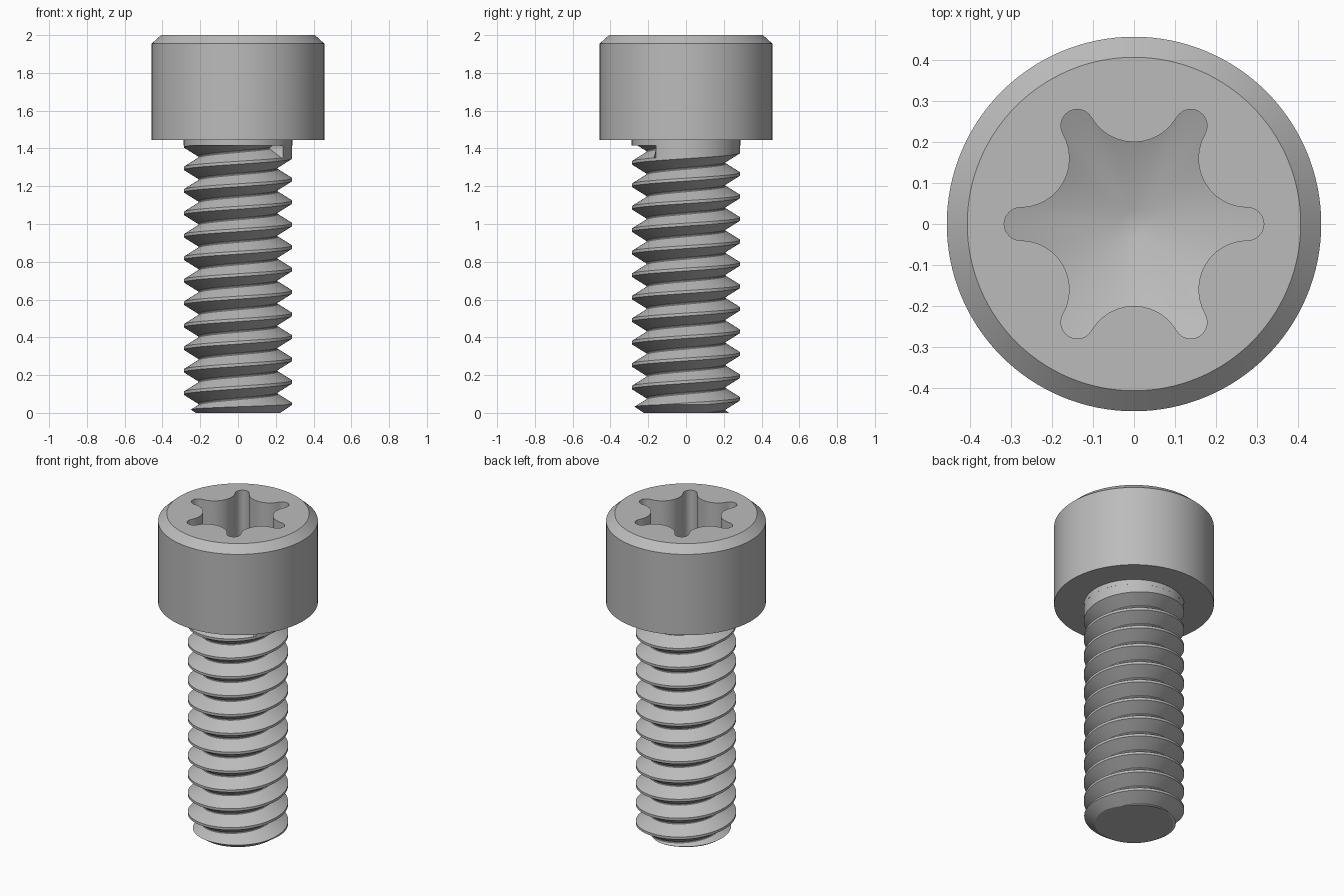
import bpy, bmesh
from math import sin, cos, pi, radians, hypot, floor

if "Cube" in bpy.data.objects:
    bpy.data.objects.remove(bpy.data.objects["Cube"])

steel = bpy.data.materials.new("steel_grey")
steel.use_nodes = True
steel.diffuse_color = (0.5, 0.5, 0.5, 1)
steel.node_tree.nodes["Principled BSDF"].inputs["Base Color"].default_value = (0.5, 0.5, 0.5, 1)

CREST, ROOT, PITCH = 0.287, 0.209, 0.119
START = 0.045           # height of a crest on the +x side
RUNOUT = 1.402          # groove centre height where the thread ends
COLLAR_Z = 1.415


def finish(name, bm):
    bmesh.ops.recalc_face_normals(bm, faces=bm.faces)
    mesh = bpy.data.meshes.new(name)
    bm.to_mesh(mesh)
    bm.free()
    mesh.materials.append(steel)
    ob = bpy.data.objects.new(name, mesh)
    bpy.context.collection.objects.link(ob)
    return ob


def lathe(name, profile, sides=128):
    """Solid of revolution from (radius, height) pairs, capped flat at both ends."""
    bm = bmesh.new()
    rings = [[bm.verts.new((r * cos(2 * pi * i / sides), r * sin(2 * pi * i / sides), z))
              for i in range(sides)] for r, z in profile]
    for a, b in zip(rings, rings[1:]):
        for i in range(sides):
            j = (i + 1) % sides
            bm.faces.new((a[i], a[j], b[j], b[i]))
    bm.faces.new(rings[0])
    bm.faces.new(rings[-1])
    return finish(name, bm)


def boolean(ob, cutter, operation):
    mod = ob.modifiers.new("cut", 'BOOLEAN')
    mod.operation, mod.solver, mod.object = operation, 'EXACT', cutter
    bpy.context.view_layer.objects.active = ob
    bpy.ops.object.modifier_apply(modifier=mod.name)
    bpy.data.objects.remove(cutter)


def smooth(ob, angle):
    bpy.ops.object.select_all(action='DESELECT')
    ob.select_set(True)
    bpy.context.view_layer.objects.active = ob
    bpy.ops.object.shade_smooth_by_angle(angle=radians(angle))


# Head with chamfered rim
head = lathe("head", [(0.457, 1.445), (0.457, 1.955), (0.407, 2.0)])

# Six-lobed socket: round lobes joined by tangent hollow arcs, with a conical floor
def socket_outline(steps=12):
    lobe_x, lobe_r, arc_y, arc_r = 0.277, 0.04, 0.16, 0.12
    unit = [(lobe_x + lobe_r * cos(a), lobe_r * sin(a))
            for a in (pi * (i / steps - 0.5) for i in range(steps))]
    unit += [(lobe_x + arc_r * cos(a), arc_y + arc_r * sin(a))
             for a in (radians(270 - 120 * i / steps) for i in range(steps))]
    for k in range(6):
        c, s = cos(k * pi / 3), sin(k * pi / 3)
        for x, y in unit:
            yield x * c - y * s, x * s + y * c


def socket_cutter():
    bm = bmesh.new()
    outline = list(socket_outline())
    floor_z = lambda r: 1.57 + 0.42 * r
    tip = 0.035
    top = [bm.verts.new((x, y, 2.1)) for x, y in outline]
    edge = [bm.verts.new((x, y, floor_z(hypot(x, y)))) for x, y in outline]
    centre = [bm.verts.new((x * tip / hypot(x, y), y * tip / hypot(x, y), floor_z(tip)))
              for x, y in outline]
    n = len(outline)
    for a, b in ((top, edge), (edge, centre)):
        for i in range(n):
            j = (i + 1) % n
            bm.faces.new((a[i], a[j], b[j], b[i]))
    bm.faces.new(top)
    bm.faces.new(centre)
    return finish("socket_cutter", bm)


boolean(head, socket_cutter(), 'DIFFERENCE')
smooth(head, 25)

# Plain collar under the head
collar = lathe("collar", [(CREST + 0.0003, COLLAR_Z), (CREST + 0.0003, 1.46)])
smooth(collar, 30)


# Threaded shank: a helical sheet closed with fans, then trimmed to a chamfered blank
def threaded_rod(cols=128):
    # one pitch, from crest centre to crest centre, with a rounded root
    half = [(0.065, CREST), (0.43, ROOT + 0.008), (0.46, ROOT + 0.002), (0.5, ROOT)]
    turn = half + [(1 - f, r) for f, r in half[-2::-1]]
    m = len(turn)
    bm = bmesh.new()
    grid = []
    for i in range(cols):
        t = i / cols
        column = []
        for k in range(-2, 13):
            groove_z = START + PITCH * (k + t + 0.5)
            for f, r in turn:
                if groove_z > RUNOUT:
                    r = CREST
                column.append(bm.verts.new((r * cos(2 * pi * t), r * sin(2 * pi * t),
                                            START + PITCH * (k + t + f))))
        grid.append(column)
    rows = len(grid[0])
    for i in range(cols):
        last = i == cols - 1
        nxt, shift = grid[(i + 1) % cols], (m if last else 0)
        for j in range(rows - 1 - shift):
            bm.faces.new((grid[i][j], nxt[j + shift], nxt[j + 1 + shift], grid[i][j + 1]))
    # close both open ends towards the axis
    low, high = bm.verts.new((0, 0, START - 3 * PITCH)), bm.verts.new((0, 0, START + 14 * PITCH))
    for e in [e for e in bm.edges if e.is_boundary]:
        apex = low if e.verts[0].co.z < 0.7 else high
        bm.faces.new((e.verts[0], e.verts[1], apex))
    return finish("threaded_shank", bm)


shank = threaded_rod()
blank = lathe("blank_cutter", [(0.224, 0), (0.3, 0.052), (0.3, COLLAR_Z + 0.008)])
boolean(shank, blank, 'INTERSECT')
smooth(shank, 28)
